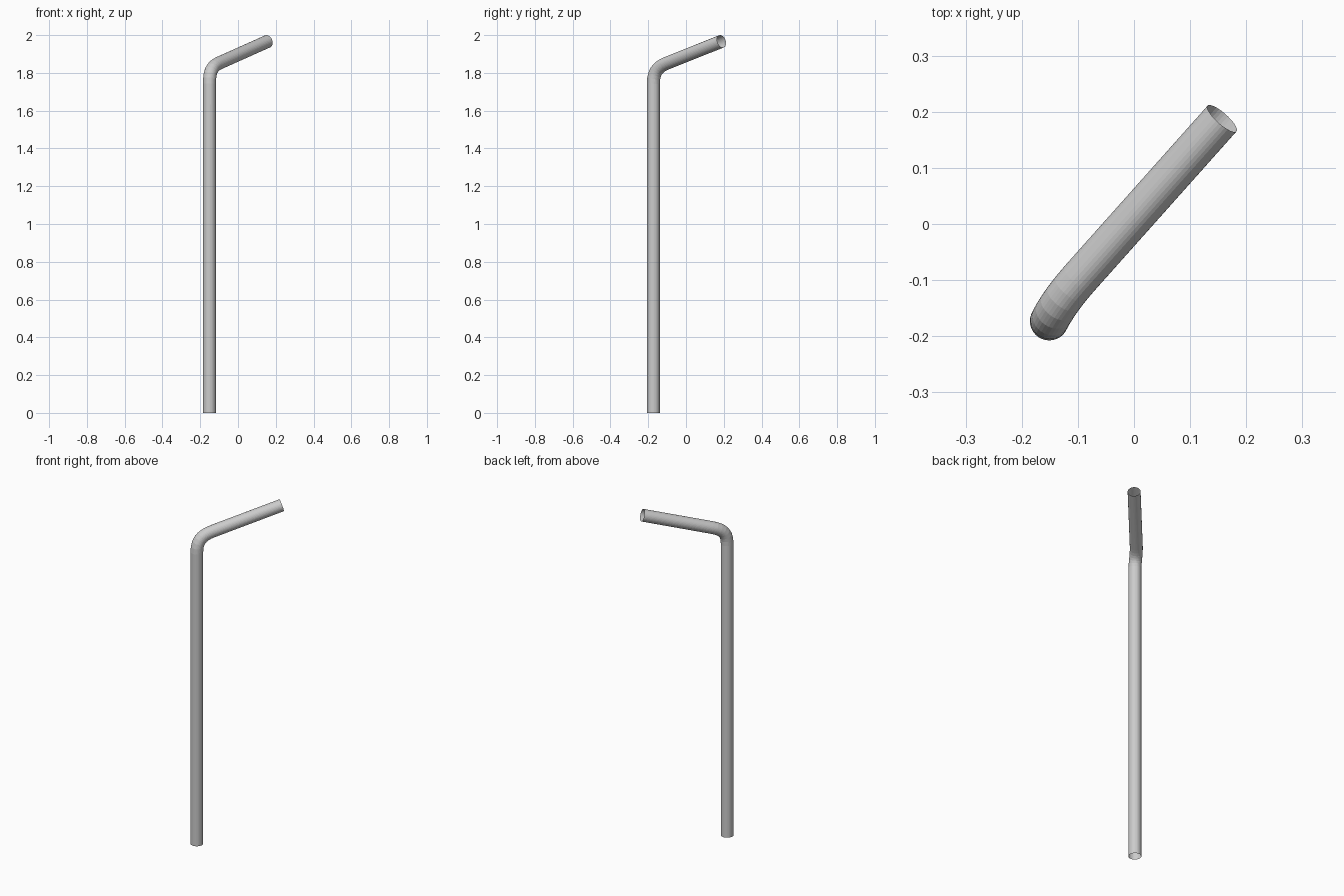
import bpy
from mathutils import Vector

if "Cube" in bpy.data.objects:
    bpy.data.objects.remove(bpy.data.objects["Cube"])

RADIUS = 0.0345

# Key points along the centre line: long stem, bend, short mouth end
base = Vector((-0.151, -0.173, 0.0))
bend_start = Vector((-0.151, -0.173, 1.743))
bend_end = Vector((-0.098, -0.098, 1.853))
tip = Vector((0.157, 0.188, 1.967))
up = Vector((0, 0, 1))
out = (tip - bend_end).normalized()

# Bezier path with a round open bevel
curve = bpy.data.curves.new("straw_path", "CURVE")
curve.dimensions = "3D"
curve.resolution_u = 7
curve.bevel_depth = RADIUS
curve.bevel_resolution = 14
curve.use_fill_caps = False
spline = curve.splines.new("BEZIER")
spline.bezier_points.add(3)
spline.use_smooth = False

# Position, left handle, right handle
keys = [
    (base, base - up * 0.3, base + up * 0.5),
    (bend_start, bend_start - up * 0.5, bend_start + up * 0.07),
    (bend_end, bend_end - out * 0.06, bend_end + out * 0.1),
    (tip, tip - out * 0.1, tip + out * 0.1),
]
for point, (co, left, right) in zip(spline.bezier_points, keys):
    point.handle_left_type = point.handle_right_type = "FREE"
    point.co, point.handle_left, point.handle_right = co, left, right

# Turn the path into a thin open tube mesh
path = bpy.data.objects.new("straw_path", curve)
bpy.context.collection.objects.link(path)
bpy.context.view_layer.update()
evaluated = path.evaluated_get(bpy.context.evaluated_depsgraph_get())
mesh = bpy.data.meshes.new_from_object(evaluated)
mesh.name = "bent_straw"
bpy.data.objects.remove(path)
straw = bpy.data.objects.new("bent_straw", mesh)
bpy.context.collection.objects.link(straw)
